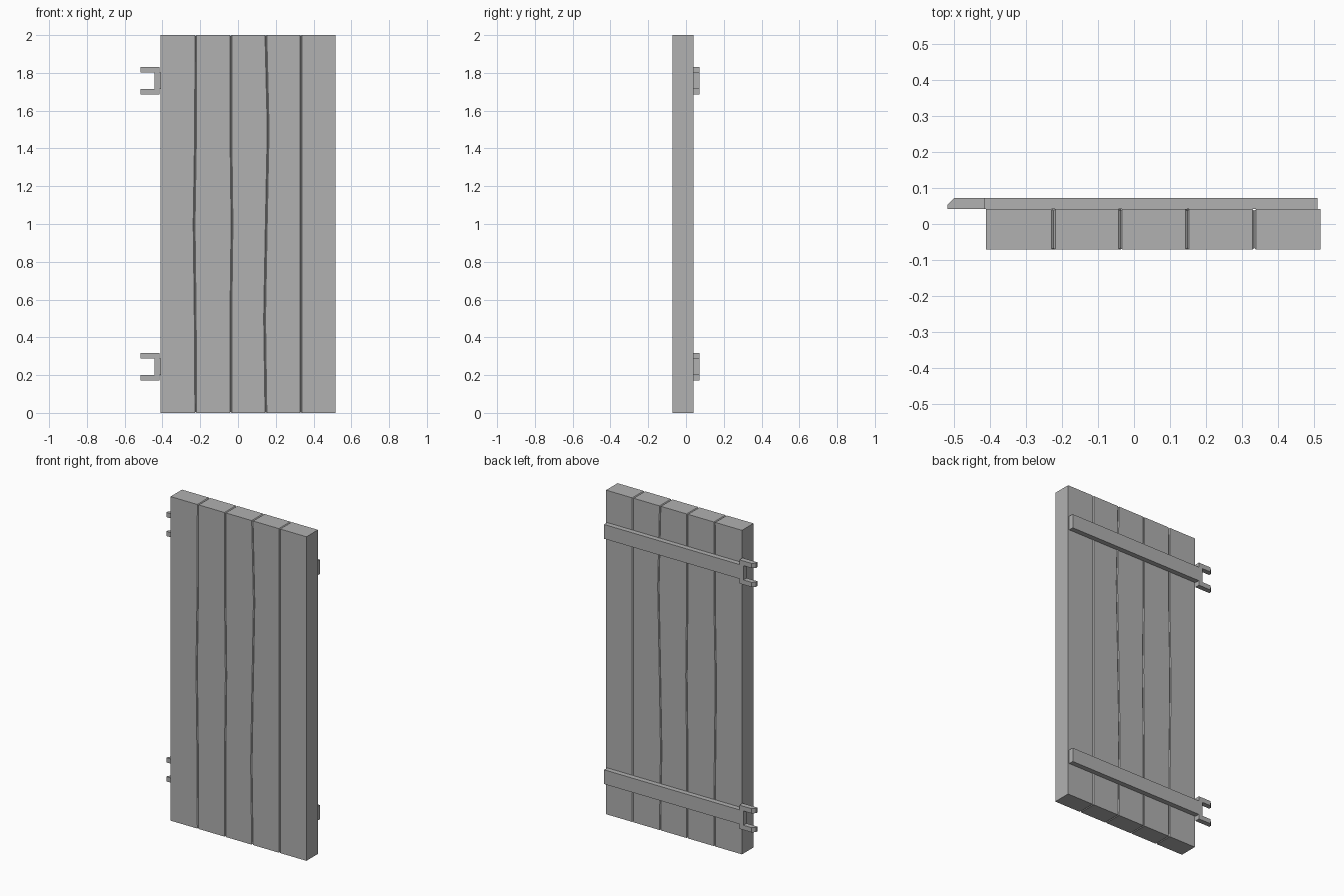
import bpy, bmesh

if "Cube" in bpy.data.objects:
    bpy.data.objects.remove(bpy.data.objects["Cube"])

X0, X1 = -0.411, 0.517        # door panel sides
Y0, Y1, Y2 = -0.071, 0.041, 0.072  # door front, door back, strap back
HEIGHT = 2.0
ROWS = 5                      # height levels at which the seams bend

dark_grey = bpy.data.materials.new("dark_grey")
dark_grey.diffuse_color = (0.44, 0.44, 0.44, 1)
dark_grey.use_nodes = True
dark_grey.node_tree.nodes["Principled BSDF"].inputs["Base Color"].default_value = dark_grey.diffuse_color


def finish(bm, name):
    bmesh.ops.recalc_face_normals(bm, faces=bm.faces)
    mesh = bpy.data.meshes.new(name)
    bm.to_mesh(mesh)
    bm.free()
    mesh.materials.append(dark_grey)
    obj = bpy.data.objects.new(name, mesh)
    bpy.context.collection.objects.link(obj)
    return obj


def loft(bm, loops):
    """Skin a row of equal vertex loops and cap both ends."""
    n = len(loops[0])
    for a, b in zip(loops, loops[1:]):
        for i in range(n):
            j = (i + 1) % n
            bm.faces.new((a[i], a[j], b[j], b[i]))
    bm.faces.new(loops[0])
    bm.faces.new(loops[-1])


def ring(bm, x, bends, inset):
    """Vertical loop around the door: up the front, down the back."""
    def vert(i, y):
        z = inset + (HEIGHT - 2 * inset) * i / (ROWS - 1)
        return bm.verts.new((x + bends[i], y, z))
    return ([vert(i, Y0 + inset) for i in range(ROWS)] +
            [vert(i, Y1 - inset) for i in reversed(range(ROWS))])


def plank_door():
    # Sideways bend of each seam, bottom to top
    seams = [(-0.003, -0.009, -0.001), (0, 0.006, 0),
             (-0.007, 0.002, 0.012), (0, 0, 0)]
    straight = (0,) * ROWS
    bm = bmesh.new()
    rings = [ring(bm, X0, straight, 0)]
    for k, mid in enumerate(seams):
        x = X0 + 0.002 + (X1 - X0) * (k + 1) / 5
        bends = (0, *mid, 0)
        # Shallow V groove that runs all the way round the panel
        for dx, inset in ((-0.005, 0), (0, 0.004), (0.005, 0)):
            rings.append(ring(bm, x + dx, bends, inset))
    rings.append(ring(bm, X1, straight, 0))
    loft(bm, rings)
    return finish(bm, "plank_door")


def hinge_strap(name, zc):
    # Upper half of the strap outline with its forked end, mirrored below
    half = [(0.509, 0.044), (-0.415, 0.044), (-0.415, 0.073),
            (-0.517, 0.073), (-0.517, 0.044), (-0.443, 0.044)]
    outline = half + [(x, -z) for x, z in reversed(half)]
    bm = bmesh.new()
    loft(bm, [[bm.verts.new((x, y, zc + z)) for x, z in outline]
              for y in (Y1, Y2)])
    # Chamfered prong tips
    tips = [e for e in bm.edges
            if all(v.co.x < -0.516 and v.co.y > Y2 - 1e-4 for v in e.verts)]
    bmesh.ops.bevel(bm, geom=tips, offset=0.018, segments=1, affect='EDGES')
    return finish(bm, name)


plank_door()
hinge_strap("lower_hinge_strap", 0.244)
hinge_strap("upper_hinge_strap", 1.758)
